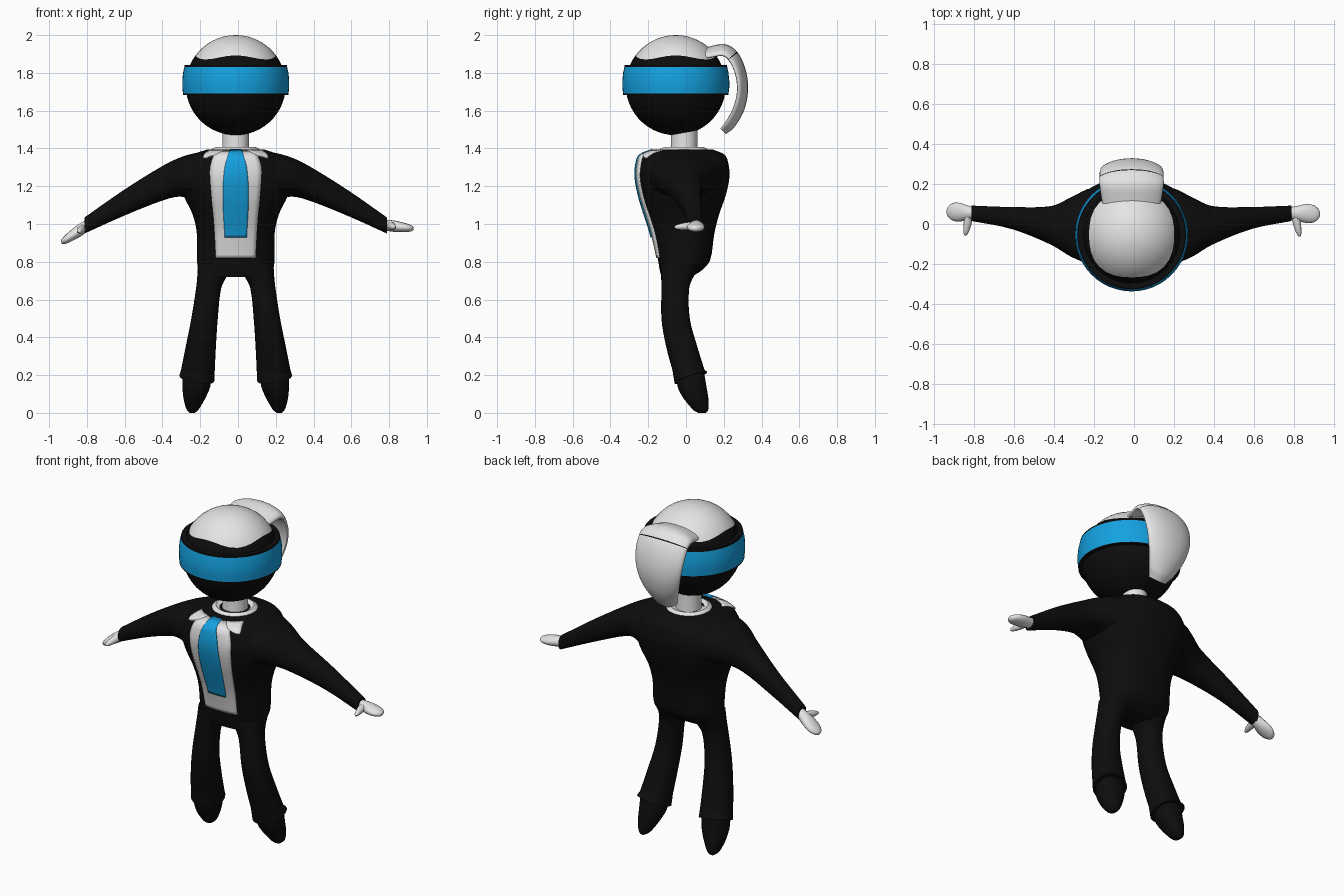
import bpy, bmesh, math
from mathutils import Vector

if "Cube" in bpy.data.objects:
    bpy.data.objects.remove(bpy.data.objects["Cube"])

CX = -0.012  # body midline


def material(name, rgb):
    m = bpy.data.materials.new(name)
    m.diffuse_color = (*rgb, 1)
    m.use_nodes = True
    m.node_tree.nodes["Principled BSDF"].inputs["Base Color"].default_value = m.diffuse_color
    return m


BLACK = material("black", (0.004, 0.004, 0.004))
WHITE = material("white", (0.78, 0.78, 0.78))
BLUE = material("blue", (0.007, 0.36, 0.75))


def finish(name, bm, mats, angle=50):
    bmesh.ops.recalc_face_normals(bm, faces=bm.faces)
    me = bpy.data.meshes.new(name)
    bm.to_mesh(me)
    bm.free()
    for m in mats:
        me.materials.append(m)
    ob = bpy.data.objects.new(name, me)
    bpy.context.collection.objects.link(ob)
    bpy.ops.object.select_all(action='DESELECT')
    ob.select_set(True)
    bpy.context.view_layer.objects.active = ob
    bpy.ops.object.shade_smooth_by_angle(angle=math.radians(angle))
    return ob


def loft(name, rings, mats, rule=None, cap=True, angle=50):
    """Skin closed rings; rule(row) gives the material index."""
    bm = bmesh.new()
    rows = [[bm.verts.new(p) for p in r] for r in rings]
    n = len(rows[0])
    for i in range(len(rows) - 1):
        for j in range(n):
            k = (j + 1) % n
            f = bm.faces.new((rows[i][j], rows[i][k], rows[i + 1][k], rows[i + 1][j]))
            f.material_index = rule(i) if rule else 0
    if cap:
        for i, r in ((0, rows[0]), (len(rows) - 2, rows[-1])):
            bm.faces.new(r).material_index = rule(i) if rule else 0
    return finish(name, bm, mats, angle)


def interp(table, t):
    """Smooth interpolation of table rows, keyed by the first column."""
    def slope(i, c):
        a, b = table[max(i - 1, 0)], table[min(i + 1, len(table) - 1)]
        return (b[c] - a[c]) / (b[0] - a[0])
    i = max(j for j in range(len(table) - 1) if j == 0 or table[j][0] <= t + 1e-9)
    a, b = table[i], table[i + 1]
    h = b[0] - a[0]
    s = (t - a[0]) / h
    return [a[c] * (2*s**3 - 3*s*s + 1) + b[c] * (3*s*s - 2*s**3)
            + h * (slope(i, c) * (s**3 - 2*s*s + s) + slope(i + 1, c) * (s**3 - s*s))
            for c in range(1, len(a))]


def sample(table, sub):
    keys = [a[0] + (b[0] - a[0]) * k / sub for a, b in zip(table, table[1:]) for k in range(sub)]
    return [(t, *interp(table, t)) for t in keys + [table[-1][0]]]


def oval(c, u, v, p=2.3, n=28):
    """Rounded ring about c with half-axis vectors u and v."""
    c, u, v = Vector(c), Vector(u), Vector(v)
    out = []
    for k in range(n):
        a = 2 * math.pi * k / n
        x, y = math.cos(a), math.sin(a)
        out.append(c + u * math.copysign(abs(x) ** (2 / p), x) + v * math.copysign(abs(y) ** (2 / p), y))
    return out


def box_z(z, x0, x1, y0, y1, p=2.3):
    return oval(((x0 + x1) / 2, (y0 + y1) / 2, z), ((x1 - x0) / 2, 0, 0), (0, (y1 - y0) / 2, 0), p)


# Jacket torso: height, half width, front, back
P = 2.4
TORSO = [(0.72, 0.19, -0.13, 0.03), (0.76, 0.2, -0.14, 0.09), (0.81, 0.205, -0.148, 0.128),
         (0.95, 0.206, -0.18, 0.15), (1.05, 0.228, -0.212, 0.175), (1.15, 0.275, -0.242, 0.21),
         (1.25, 0.295, -0.26, 0.23), (1.33, 0.265, -0.253, 0.222), (1.37, 0.22, -0.232, 0.2),
         (1.395, 0.15, -0.165, 0.14)]
loft("jacket_torso", [box_z(z, CX - w, CX + w, a, b, P) for z, w, a, b in sample(TORSO, 4)], [BLACK])


def chest_y(x, z):
    w, a, b = interp(TORSO, z)
    s = max(0, 1 - min(1, abs(x) / w) ** P) ** (1 / P)
    return (a + b) / 2 - (b - a) / 2 * s


def plate(name, edges, off, mat, nz=30, nx=10):
    """Thin panel on the chest; edges rows are height, left, right."""
    bm = bmesh.new()
    z0, z1 = edges[0][0], edges[-1][0]
    rows = []
    for i in range(nz + 1):
        z = z0 + (z1 - z0) * i / nz
        l, r = interp(edges, z)
        xs = [l + (r - l) * j / nx for j in range(nx + 1)]
        rows.append([bm.verts.new((CX + x, chest_y(x, z) - off, z)) for x in xs])
    for a, b in zip(rows, rows[1:]):
        for j in range(nx):
            bm.faces.new((a[j], a[j + 1], b[j + 1], b[j]))
    ob = finish(name, bm, [mat])
    m = ob.modifiers.new("thickness", 'SOLIDIFY')
    m.thickness, m.offset = 0.008, 0


plate("shirt_front", [(0.82, -0.105, 0.105), (1.0, -0.115, 0.115), (1.27, -0.137, 0.137),
                      (1.34, -0.125, 0.125), (1.388, -0.1, 0.1)], 0.003, WHITE)
plate("tie", [(0.93, -0.058, 0.058), (1.15, -0.068, 0.068), (1.3, -0.058, 0.058),
              (1.393, -0.03, 0.03)], 0.009, BLUE)
for s, side in ((1, "left"), (-1, "right")):
    flap = [(1.35, 0.155, 0.172), (1.37, 0.1, 0.165), (1.39, 0.06, 0.14)]
    plate(side + "_collar_flap", [(z, *sorted((s * a, s * b))) for z, a, b in flap], 0.006, WHITE, 6, 5)

# Collar and neck
loft("collar", [oval((CX, -0.012, z), (r, 0, 0), (0, r, 0), 2) for z, r in
                ((1.37, 0.135), (1.398, 0.125), (1.408, 0.105), (1.395, 0.085))], [WHITE])
loft("neck", [oval((CX, -0.01, z), (r, 0, 0), (0, r, 0), 2) for z, r in
              ((1.36, 0.075), (1.42, 0.07), (1.52, 0.07))], [WHITE])

# Sleeves: distance out, bottom, top, front, back
ARM = [(0.08, 1.13, 1.385, -0.19, 0.17), (0.2, 1.13, 1.378, -0.2, 0.18), (0.3, 1.145, 1.35, -0.165, 0.135),
       (0.4, 1.12, 1.3, -0.105, 0.09), (0.6, 1.04, 1.175, -0.025, 0.085), (0.8, 0.95, 1.035, 0.015, 0.092)]
# Trouser legs: minus height, inner, outer, front, back
LEG = [(-0.79, 0.03, 0.2, -0.135, 0.09), (-0.73, 0.045, 0.203, -0.132, 0.045), (-0.66, 0.077, 0.21, -0.13, 0.017),
       (-0.5, 0.095, 0.235, -0.13, 0.02), (-0.35, 0.105, 0.265, -0.105, 0.06), (-0.185, 0.113, 0.298, -0.06, 0.112)]
# Shoes
SHOE = [(-0.22, 0.13, 0.28, -0.05, 0.095), (-0.14, 0.135, 0.282, -0.045, 0.108), (-0.08, 0.16, 0.277, -0.015, 0.118),
        (-0.03, 0.188, 0.265, 0.025, 0.12), (-0.01, 0.203, 0.255, 0.045, 0.115), (0, 0.218, 0.243, 0.065, 0.105)]
# Hands: position along, half breadth, half thickness
HAND = [(0, 0.028, 0.026), (0.25, 0.036, 0.03), (0.55, 0.047, 0.027), (0.8, 0.043, 0.021),
        (0.95, 0.025, 0.014), (1, 0.008, 0.006)]

for s, side in ((1, "left"), (-1, "right")):
    loft(side + "_sleeve", [oval((CX + s * x, (a + b) / 2, (lo + hi) / 2), (0, (b - a) / 2, 0), (0, 0, (hi - lo) / 2))
                            for x, lo, hi, a, b in sample(ARM, 4)], [BLACK])
    rings = [box_z(-t, CX + s * i, CX + s * o, a, b) for t, i, o, a, b in sample(LEG, 4)]
    for p in rings[-1]:  # slanted hem
        p.z += 0.35 * (p.y - 0.026) + 0.15 * (s * (p.x - CX) - 0.2)
    loft(side + "_trouser_leg", rings, [BLACK])
    loft(side + "_shoe", [box_z(-t, CX + s * i, CX + s * o, a, b) for t, i, o, a, b in sample(SHOE, 3)], [BLACK])

    # Hand and thumb, one hand drooping more than the other
    a = Vector((CX + s * 0.785, 0.055, 0.995))
    b = Vector((0.93, 0.05, 0.975)) if s > 0 else Vector((-0.935, 0.062, 0.9))
    d = (b - a).normalized()
    up = Vector((0, 1, 0)).cross(d).normalized()
    loft(side + "_hand", [oval(a.lerp(b, t), (0, w, 0), up * h, 2, 16) for t, w, h in sample(HAND, 3)], [WHITE])
    t0 = a + d * 0.035 + Vector((0, -0.02, 0))
    t1 = a + d * 0.055 + Vector((0, -0.115, -0.005))
    loft(side + "_thumb", [oval(t0.lerp(t1, t), d * r, up * r, 2, 12) for t, r in
                           ((0, 0.022), (0.4, 0.02), (0.75, 0.015), (0.94, 0.009), (1, 0.004))], [WHITE])

# Head: sphere with a pale cap whose edge dips at the diagonals
HC, R, N = Vector((CX, -0.054, 1.735)), 0.265, 32
EDGE = math.asin(0.147 / R)
lats = [math.radians(89) + (EDGE - math.radians(89)) * i / 9 for i in range(10)]
lats += [EDGE + (math.radians(-89) - EDGE) * i / 18 for i in range(1, 19)]


def head_point(lat, k):
    a = 2 * math.pi * k / N
    lat += 0.05 * math.cos(4 * a) * math.exp(-((lat - EDGE) / 0.3) ** 2)
    return HC + R * Vector((math.cos(lat) * math.cos(a), math.cos(lat) * math.sin(a), math.sin(lat)))


loft("head", [[head_point(l, k) for k in range(N)] for l in lats], [WHITE, BLACK], lambda i: int(i >= 9))

# Visor band with dark rims
VISOR = [(1.683, 0.24), (1.683, 0.279), (1.69, 0.279), (1.72, 0.283), (1.76, 0.283), (1.8, 0.279),
         (1.832, 0.272), (1.842, 0.27), (1.842, 0.23)]
loft("visor", [oval((CX, HC.y, z), (r, 0, 0), (0, r, 0), 2, 48) for z, r in VISOR], [BLUE, BLACK],
     lambda i: int(i < 2 or i > 5), cap=False, angle=40)

# Hair tail: step, centre y, centre z, half width, half thickness
HAIR = [(0, 0.03, 1.9, 0.13, 0.015), (1, 0.12, 1.918, 0.15, 0.02), (2, 0.2, 1.928, 0.16, 0.024),
        (3, 0.255, 1.893, 0.16, 0.024), (4, 0.295, 1.81, 0.158, 0.022), (5, 0.308, 1.71, 0.145, 0.021),
        (6, 0.288, 1.61, 0.12, 0.021), (7, 0.243, 1.525, 0.085, 0.018), (8, 0.205, 1.483, 0.06, 0.01)]
path = sample(HAIR, 6)
path.insert(18, (2.93, *interp(HAIR, 2.93)))  # narrow strip for the hair tie
rings = []
for i, (t, y, z, w, h) in enumerate(path):
    p, q = path[max(i - 1, 0)], path[min(i + 1, len(path) - 1)]
    out = Vector((0, p[2] - q[2], q[1] - p[1])).normalized()
    ring = oval((CX, y, z), (w, 0, 0), out * h, 3, 32)
    rings.append([v - out * 0.03 * ((v.x - CX) / w) ** 2 for v in ring])
loft("hair_tail", rings, [WHITE, BLACK], lambda i: int(i == 18))
